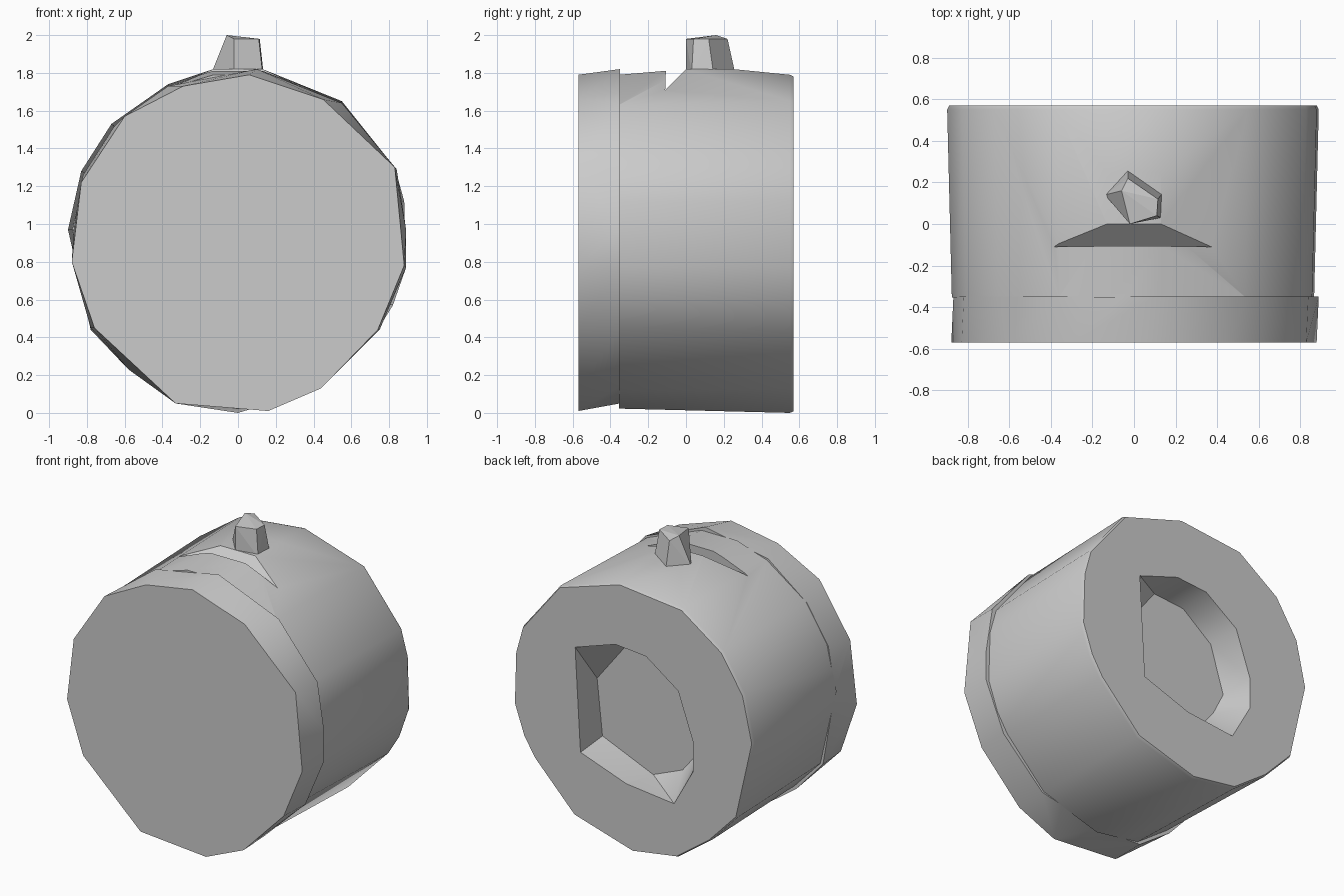
import bpy
import bmesh
from math import radians

cube = bpy.data.objects.get("Cube")
if cube:
    bpy.data.objects.remove(cube, do_unlink=True)

stone = bpy.data.materials.new("plain grey")
stone.use_nodes = True
stone.diffuse_color = (0.6, 0.6, 0.6, 1)
stone.node_tree.nodes["Principled BSDF"].inputs["Base Color"].default_value = (0.6, 0.6, 0.6, 1)

AXIS_Z = 0.91


def ring(outline, y, scale=1.0):
    """Place an x-z outline at depth y, scaled about the drum axis."""
    return [(x * scale, y, AXIS_Z + (z - AXIS_Z) * scale) for x, z in outline]


def hull(name, points):
    """Convex solid around a set of points."""
    bm = bmesh.new()
    for p in points:
        bm.verts.new(p)
    bmesh.ops.convex_hull(bm, input=bm.verts[:])
    loose = [v for v in bm.verts if not v.link_faces]
    bmesh.ops.delete(bm, geom=loose, context='VERTS')
    bmesh.ops.dissolve_limit(bm, angle_limit=radians(1), verts=bm.verts[:], edges=bm.edges[:])
    bmesh.ops.recalc_face_normals(bm, faces=bm.faces[:])
    mesh = bpy.data.meshes.new(name)
    bm.to_mesh(mesh)
    bm.free()
    obj = bpy.data.objects.new(name, mesh)
    mesh.materials.append(stone)
    bpy.context.collection.objects.link(obj)
    return obj


def combine(target, other, operation):
    """Apply a boolean and drop the helper."""
    other.hide_render = True
    mod = target.modifiers.new(operation.lower(), 'BOOLEAN')
    mod.operation = operation
    mod.solver = 'EXACT'
    mod.object = other
    bpy.context.view_layer.objects.active = target
    bpy.ops.object.modifier_apply(modifier=mod.name)
    bpy.data.objects.remove(other, do_unlink=True)


# Roughly hewn outlines, clockwise from the top
front_rim = [(.06, 1.79), (.45, 1.66), (.83, 1.3), (.88, .78), (.74, .44), (.44, .13), (.16, .01),
             (-.33, .05), (-.76, .45), (-.88, .8), (-.83, 1.22), (-.6, 1.57), (-.29, 1.73)]
collar_rim = [(.1, 1.82), (.55, 1.64), (.84, 1.29), (.89, .97), (.89, .77), (.75, .44), (.44, .14),
              (0, .05), (-.34, .06), (-.58, .23), (-.78, .45), (-.87, .97), (-.82, 1.26),
              (-.66, 1.51), (-.37, 1.73)]
back_rim = [(.1, 1.79), (.55, 1.65), (.83, 1.3), (.88, 1.12), (.89, .77), (.82, .57), (.74, .44),
            (.44, .13), (0, 0), (-.33, .05), (-.58, .23), (-.78, .44), (-.9, .97), (-.83, 1.28),
            (-.67, 1.53), (-.37, 1.74)]
socket_rim = [(.43, 1.27), (.13, 1.37), (-.1, 1.35), (-.34, 1.18), (-.45, .87), (-.45, .66),
              (-.31, .41), (.05, .45), (.39, .57)]
socket_floor = [(.42, .98), (.13, 1.35), (-.1, 1.33), (-.32, 1.16), (-.42, .84), (-.34, .68),
                (-.22, .53), (0, .44), (.38, .6)]

# Drum body with a slightly raised crown, and the wider front collar
crown = [(x, y, z) for x in (-.13, .13) for y, z in ((-.355, 1.79), (0, 1.82), (.25, 1.82))]
drum = hull("drum_body", ring(back_rim, -.355, .975) + crown + ring(back_rim, .55)
            + ring(back_rim, .57, .99))
collar = hull("front_collar", ring(front_rim, -.57) + ring(collar_rim, -.35))
combine(drum, collar, 'UNION')

# Uneven socket in the back
socket = hull("socket_cutter", ring(socket_floor, .35) + ring(socket_rim, .57)
              + ring(socket_rim, .6))
combine(drum, socket, 'DIFFERENCE')

# Wedge-shaped notch in front of the knob, its slope ending at the knob's foot
notch_profile = [(-.11, 1.71), (-.1, 2), (.1, 1.92)]
notch = hull("notch_cutter", [(x, y, z) for x in (-.5, .5) for y, z in notch_profile])
combine(drum, notch, 'DIFFERENCE')

# Faceted knob on top
knob_base = [(-.14, .14), (-.03, .26), (.135, .145), (.13, .03), (-.02, 0)]
knob_top = [(-.06, .16, 2), (-.03, .22, 1.98), (.115, .12, 1.98), (.11, .04, 1.98), (-.02, 0, 1.98)]
knob = hull("top_knob", [(x, y, 1.8) for x, y in knob_base] + knob_top)

# Smooth drum with sharp rims; the knob stays flat
bpy.ops.object.select_all(action='DESELECT')
drum.select_set(True)
bpy.context.view_layer.objects.active = drum
bpy.ops.object.shade_smooth_by_angle(angle=radians(38))
